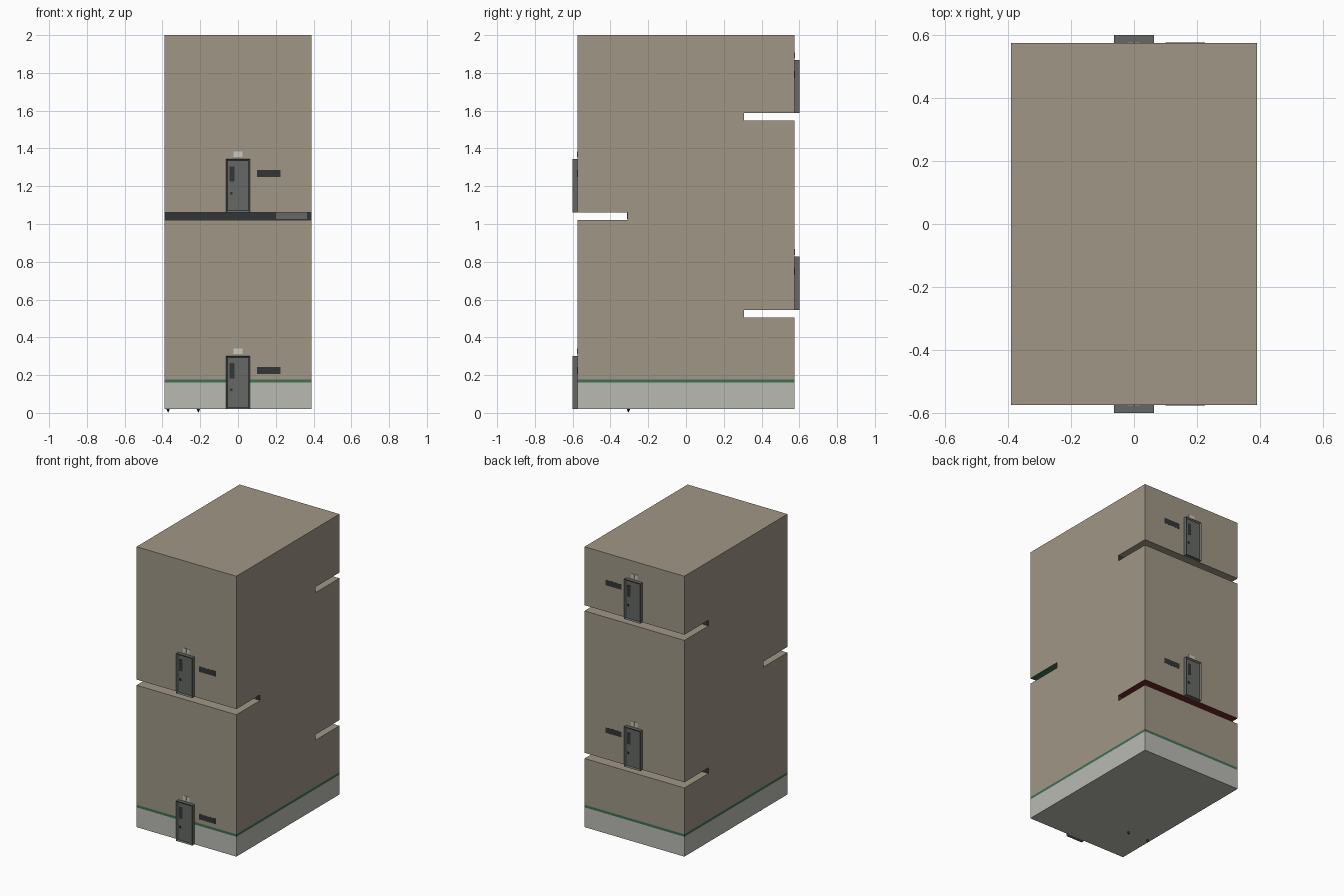
import bpy, bmesh
from mathutils import Vector

cube = bpy.data.objects.get("Cube")
if cube:
    bpy.data.objects.remove(cube, do_unlink=True)


def material(name, r, g, b):
    m = bpy.data.materials.new(name)
    m.use_nodes = True
    m.diffuse_color = (r, g, b, 1)
    m.node_tree.nodes["Principled BSDF"].inputs["Base Color"].default_value = (r, g, b, 1)
    return m


BEIGE = material("beige wall", 0.35, 0.31, 0.24)
PALE = material("pale plinth", 0.49, 0.49, 0.45)
GREEN = material("green stripe", 0.055, 0.16, 0.09)
RED = material("red stripe", 0.16, 0.02, 0.02)
GREY = material("door grey", 0.13, 0.14, 0.127)
DARK = material("dark glass", 0.032, 0.037, 0.037)
LIGHT = material("lamp white", 0.58, 0.58, 0.53)

HX, HY = 0.39, 0.575          # half width and half depth of the tower
BASE, TOP = 0.02, 2.0
PLINTH, STRIPE = 0.16, 0.178


def finish(name, bm, mats):
    bmesh.ops.recalc_face_normals(bm, faces=bm.faces)
    me = bpy.data.meshes.new(name)
    bm.to_mesh(me)
    bm.free()
    for m in mats:
        me.materials.append(m)
    ob = bpy.data.objects.new(name, me)
    bpy.context.collection.objects.link(ob)
    return ob


def box(name, x, y, z, mat):
    bm = bmesh.new()
    bmesh.ops.create_cube(bm, size=1)
    lo, hi = (Vector(c) for c in zip(x, y, z))
    for v in bm.verts:
        v.co = (lo + hi) / 2 + v.co * (hi - lo)
    return finish(name, bm, [mat])


# Tower: side profile with three slots, extruded across the width
def slot(y_face, y_in, z0, z1):
    return [(y_face, z0), (y_in, z0), (y_in, z1), (y_face, z1)]


front_slot = slot(-HY, -0.31, 1.022, 1.062)
low_slot = slot(HY, 0.307, 0.505, 0.545)
high_slot = slot(HY, 0.307, 1.547, 1.587)
profile = ([(-HY, BASE), (HY, BASE)] + low_slot + high_slot
           + [(HY, TOP), (-HY, TOP)] + front_slot[::-1])
bm = bmesh.new()
side = bm.faces.new([bm.verts.new((-HX, y, z)) for y, z in profile])
out = bmesh.ops.extrude_face_region(bm, geom=[side])
bmesh.ops.translate(bm, vec=(2 * HX, 0, 0),
                    verts=[e for e in out["geom"] if isinstance(e, bmesh.types.BMVert)])
for z in (PLINTH, STRIPE):
    bmesh.ops.bisect_plane(bm, geom=bm.verts[:] + bm.edges[:] + bm.faces[:],
                           plane_co=(0, 0, z), plane_no=(0, 0, 1))
bmesh.ops.recalc_face_normals(bm, faces=bm.faces)
for f in bm.faces:
    c = f.calc_center_median()
    if c.z < PLINTH:
        f.material_index = 1
    elif c.z < STRIPE:
        f.material_index = 2
    elif abs(f.normal.y) > 0.9 and abs(c.y) < 0.4:     # back wall of a slot
        f.material_index = 4
    elif f.normal.z < -0.9 and c.z < 1.2:              # slot ceiling
        f.material_index = 2 if c.y < 0 else 3
finish("tower", bm, [BEIGE, PALE, GREEN, RED, DARK])

# Grey panel on the front slot wall
box("slot_panel", (0.2, 0.365), (-0.313, -0.309), (1.026, 1.062), GREY)


# Door with recessed leaf, window, handle, lamp and sign plate
def doorway(label, s, z):
    """s is -1 on the front and +1 on the back."""
    def plate(part, x, depth, zz, mat):
        xs = sorted(-s * v for v in x)
        ys = sorted(s * (HY + d) for d in depth)
        return box(f"{label}_{part}", xs, ys, (z + zz[0], z + zz[1]), mat)

    bm = bmesh.new()
    bmesh.ops.create_cube(bm, size=1)
    for v in bm.verts:
        v.co = (v.co.x * 0.126, s * (HY + 0.0125) + v.co.y * 0.025, z + 0.141 + v.co.z * 0.282)
    bm.normal_update()
    face = [f for f in bm.faces if f.normal.y * s > 0.9]
    bmesh.ops.inset_region(bm, faces=face, thickness=0.012)
    bmesh.ops.translate(bm, verts=face[0].verts, vec=(0, -s * 0.008, 0))
    finish(f"{label}_door", bm, [GREY])
    plate("window", (-0.044, -0.018), (0.016, 0.019), (0.163, 0.243), DARK)
    plate("handle", (-0.042, -0.03), (0.016, 0.023), (0.095, 0.108), DARK)
    for i, x in enumerate(((-0.024, -0.001), (0.001, 0.024))):
        plate(f"lamp_{i + 1}", x, (-0.001, 0.003), (0.292, 0.322), LIGHT)
    # The sign sits on the same side of the tower on both faces
    box(f"{label}_sign", (0.1, 0.225), sorted((s * (HY - 0.001), s * (HY + 0.001))),
        (z + 0.186, z + 0.224), DARK)


doorway("front_lower", -1, 0.02)
doorway("front_upper", -1, 1.062)
doorway("back_lower", 1, 0.545)
doorway("back_upper", 1, 1.587)

# Small pointed feet under the front
for i, x in enumerate((-0.37, -0.21)):
    bm = bmesh.new()
    bmesh.ops.create_cone(bm, segments=4, radius1=0.0, radius2=0.009, depth=0.02, cap_ends=True)
    bmesh.ops.translate(bm, verts=bm.verts, vec=(x, -0.305, 0.01))
    finish(f"foot_{i + 1}", bm, [DARK])
